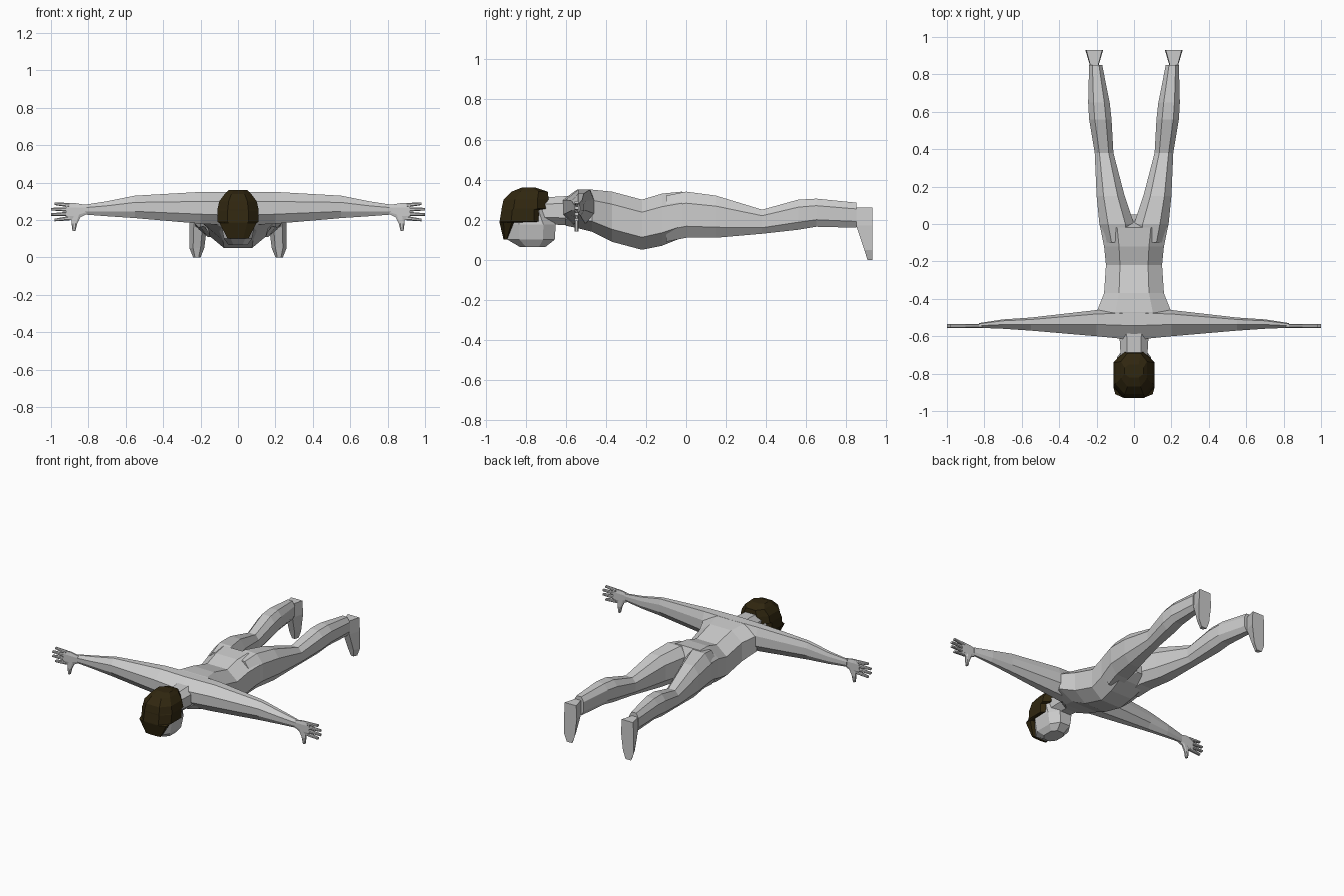
import bpy
import bmesh

default_cube = bpy.data.objects.get("Cube")
if default_cube:
    bpy.data.objects.remove(default_cube, do_unlink=True)


def make_material(name, red, green, blue):
    material = bpy.data.materials.new(name)
    material.use_nodes = True
    colour = (red, green, blue, 1)
    material.diffuse_color = colour
    shader = material.node_tree.nodes["Principled BSDF"]
    shader.inputs["Base Color"].default_value = colour
    return material


skin = make_material("pale grey skin", .6, .6, .6)
brown = make_material("dark brown hair", .03, .02, .005)


def chamfered_square(corner, lean=0):
    """Eight-sided section; lean pushes the upper ridge sideways."""
    quarter = [(1, corner), (corner, 1)]
    points = []
    for turn in range(4):
        points += quarter
        quarter = [(-v, u) for u, v in quarter]
    return [(u + lean * max(v, 0) * (abs(v) == 1), v) for u, v in points]


BODY = chamfered_square(.5)
RIDGED = chamfered_square(.4, lean=.3)
SOLE = [(-.5, -1), (.5, -1), (1, 1), (-1, 1)]
AXES = {"x": 0, "y": 1, "z": 2}


def section_ring(bm, axis, section, profile):
    """Fit the profile into the section's low and high limits."""
    position, u_low, u_high, v_low, v_high = section
    ring = []
    for u, v in profile:
        point = [
            (u_low + u_high + u * (u_high - u_low)) / 2,
            (v_low + v_high + v * (v_high - v_low)) / 2,
        ]
        point.insert(AXES[axis], position)
        ring.append(bm.verts.new(point))
    return ring


def loft(name, axis, sections, profile=BODY, material=skin, mirror=False):
    """Join successive sections along an axis into a closed solid."""
    bm = bmesh.new()
    rings = [section_ring(bm, axis, section, profile) for section in sections]
    for near, far in zip(rings, rings[1:]):
        for i in range(len(profile)):
            bm.faces.new((near[i - 1], near[i], far[i], far[i - 1]))
    bm.faces.new(rings[0])
    bm.faces.new(rings[-1])
    bmesh.ops.recalc_face_normals(bm, faces=bm.faces)
    mesh = bpy.data.meshes.new(name)
    bm.to_mesh(mesh)
    bm.free()
    mesh.materials.append(material)
    part = bpy.data.objects.new(name, mesh)
    bpy.context.collection.objects.link(part)
    if mirror:
        modifier = part.modifiers.new("Mirror", "MIRROR")
        modifier.use_mirror_merge = False


def central(name, axis, rows, material=skin):
    """Loft a part that is symmetrical about the middle plane."""
    sections = [(at, -half, half, low, high) for at, half, low, high in rows]
    loft(name, axis, sections, material=material)


def paired(name, axis, sections, profile=BODY):
    """Loft the left part and mirror it to the right."""
    loft(name, axis, sections, profile=profile, mirror=True)


# Trunk, from the shoulders to the crotch
central("torso", "y", [
    (-.6, .08, .17, .3),
    (-.55, .17, .16, .34),
    (-.47, .2, .14, .35),
    (-.37, .16, .09, .34),
    (-.22, .15, .05, .3),
    (-.12, .16, .07, .33),
    (-.02, .18, .11, .34),
    (.05, .03, .15, .2),
])
central("neck", "y", [
    (-.73, .07, .18, .31),
    (-.56, .08, .17, .32),
])

# Arms
paired("arm", "x", [
    (0, -.62, -.45, .17, .35),
    (.2, -.6, -.46, .18, .35),
    (.55, -.57, -.5, .21, .33),
    (.7, -.56, -.51, .22, .3),
    (.83, -.555, -.53, .23, .28),
], profile=RIDGED)

# Hands: the four fingers fan out evenly from the palm
hand_front, hand_back = -.555, -.535
paired("palm", "x", [
    (.81, hand_front, hand_back, .23, .28),
    (.87, hand_front, hand_back, .2, .29),
    (.92, hand_front, hand_back, .2, .29),
])
finger_names = ["index", "middle", "ring", "little"]
for i, finger in enumerate(finger_names):
    root = .21 + i * .023
    end = .2 + i * .029
    reach = 1 if finger in ("middle", "ring") else .98
    paired(finger + "_finger", "x", [
        (.9, hand_front, hand_back, root - .012, root + .012),
        (reach, hand_front, hand_back, end - .007, end + .007),
    ])
paired("thumb", "z", [
    (.24, .83, .89, hand_front, hand_back),
    (.18, .86, .89, hand_front, hand_back),
    (.14, .87, .885, hand_front, hand_back),
])

# Legs
paired("leg", "y", [
    (-.1, 0, .16, .09, .32),
    (0, 0, .185, .11, .34),
    (.15, .05, .2, .11, .32),
    (.38, .11, .21, .13, .25),
    (.56, .12, .24, .15, .3),
    (.65, .13, .245, .165, .305),
    (.85, .17, .24, .16, .285),
])

# Feet, toes pointing down, with flat soles facing back
sole = .93
paired("foot", "z", [
    (.26, .17, .255, .85, sole),
    (.17, .165, .26, .85, sole),
    (.05, .18, .26, .89, sole),
    (0, .2, .24, .905, sole),
], profile=SOLE)

# Head, face down
central("face", "z", [
    (.065, .05, -.83, -.7),
    (.1, .075, -.89, -.655),
    (.175, .09, -.895, -.65),
    (.26, .085, -.89, -.69),
])

# Hair cap, with a step at the nape and a fringe over the forehead
central("hair", "z", [
    (.36, .05, -.82, -.75),
    (.34, .07, -.87, -.69),
    (.3, .1, -.91, -.685),
    (.255, .11, -.92, -.68),
    (.25, .11, -.92, -.705),
    (.19, .11, -.93, -.7),
    (.185, .1, -.93, -.85),
    (.1, .055, -.91, -.89),
], material=brown)
